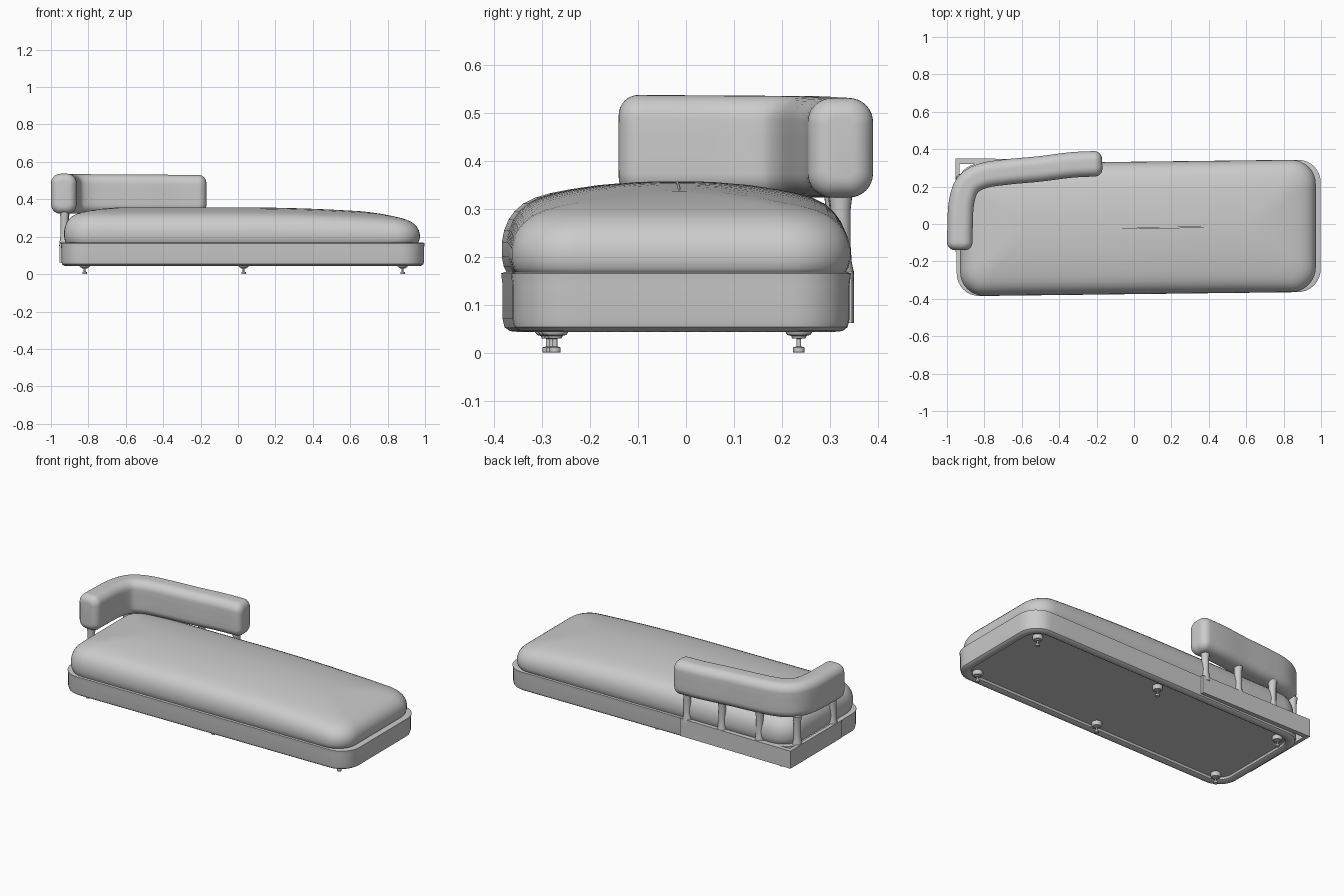
import bpy, bmesh
from math import sin, cos, pi
from mathutils import Vector

if "Cube" in bpy.data.objects:
    bpy.data.objects.remove(bpy.data.objects["Cube"])


def loft(name, rings, angle=40):
    """Skin a list of closed point rings and cap both ends."""
    bm = bmesh.new()
    vs = [[bm.verts.new(p) for p in r] for r in rings]
    n = len(rings[0])
    for a, b in zip(vs, vs[1:]):
        for i in range(n):
            j = (i + 1) % n
            bm.faces.new((a[i], a[j], b[j], b[i]))
    bm.faces.new(vs[0][::-1])
    bm.faces.new(vs[-1])
    bmesh.ops.recalc_face_normals(bm, faces=bm.faces)
    me = bpy.data.meshes.new(name)
    bm.to_mesh(me)
    bm.free()
    ob = bpy.data.objects.new(name, me)
    bpy.context.collection.objects.link(ob)
    bpy.ops.object.select_all(action='DESELECT')
    bpy.context.view_layer.objects.active = ob
    ob.select_set(True)
    bpy.ops.object.shade_smooth_by_angle(angle=angle * pi / 180)
    return ob


def rounded_rect(x0, x1, y0, y1, r, sides=1, arc=8):
    """2D rounded rectangle, straight sides split into equal pieces."""
    pts = []
    corners = [(x1 - r, y1 - r), (x0 + r, y1 - r), (x0 + r, y0 + r), (x1 - r, y0 + r)]
    for k, (cx, cy) in enumerate(corners):
        for i in range(arc + 1):
            a = pi / 2 * (k + i / arc)
            pts.append(Vector((cx + r * cos(a), cy + r * sin(a))))
        nx, ny = corners[(k + 1) % 4]
        a = pi / 2 * (k + 1)
        end = Vector((nx + r * cos(a), ny + r * sin(a)))
        start = pts[-1].copy()
        pts += [start.lerp(end, i / sides) for i in range(1, sides)]
    return pts


def plan_ring(box, inset, z, height=None):
    x0, x1, y0, y1, r = box
    pts = rounded_rect(x0 + inset, x1 - inset, y0 + inset, y1 - inset,
                       max(r - inset * 0.6, 0.0005) if inset < 0.15 else
                       min(0.05, max((y1 - y0) / 2 - inset - 0.0005, 0.0005)), 16)
    return [(p.x, p.y + 0.012 * p.x, height(p.x, z) if height else z) for p in pts]


# upholstered base with a small lip and recessed underside
base_box = (-0.945, 0.995, -0.372, 0.330, 0.12)
base_profile = [(0.055, 0.062), (0.05, 0.05), (0.035, 0.043), (0.015, 0.045), (0.004, 0.053),
                (0, 0.07), (0, 0.14), (-0.003, 0.165), (0.004, 0.168), (0.03, 0.165)]
loft("base", [plan_ring(base_box, d, z) for d, z in base_profile])

# domed seat cushion, sloping down towards the right
seat_box = (-0.93, 0.972, -0.374, 0.332, 0.13)


def slope(x, z):
    return 0.163 + (z - 0.163) * (1 - 0.25 * max(x, 0) ** 2)


seat_profile = [(0.012, 0.163), (0.004, 0.18), (0, 0.20), (0, 0.23), (0.005, 0.255), (0.014, 0.277),
                (0.026, 0.294), (0.045, 0.311), (0.07, 0.323), (0.1, 0.332), (0.14, 0.340),
                (0.2, 0.349), (0.27, 0.355), (0.32, 0.357), (0.351, 0.357)]
loft("seat_cushion", [plan_ring(seat_box, d, z, slope) for d, z in seat_profile], 60)

# L-shaped backrest swept along a smooth path
ctrl = [Vector(p) for p in [(-0.932, -0.14), (-0.93, -0.02), (-0.923, 0.11), (-0.89, 0.208),
                            (-0.81, 0.257), (-0.68, 0.278), (-0.5, 0.295),
                            (-0.33, 0.316), (-0.17, 0.323)]]
ext = [2 * ctrl[0] - ctrl[1]] + ctrl + [2 * ctrl[-1] - ctrl[-2]]
path = []
for a, b, c, d in zip(ext, ext[1:], ext[2:], ext[3:]):
    for i in range(12):
        t = i / 12
        path.append(0.5 * (2 * b + (c - a) * t + (2 * a - 5 * b + 4 * c - d) * t * t
                           + (3 * b - a - 3 * c + d) * t ** 3))
path.append(ctrl[-1])
lens = [0]
for a, b in zip(path, path[1:]):
    lens.append(lens[-1] + (b - a).length)
total = lens[-1]


def at(s):
    k = max(i for i in range(len(path) - 1) if lens[i] <= s + 1e-9)
    return path[k].lerp(path[k + 1], (s - lens[k]) / (lens[k + 1] - lens[k]))


R = 0.042
cap = [(R * (1 - cos(a)), R * (1 - sin(a))) for a in [pi / 2 * i / 8 for i in range(9)]]
stations = cap + [(R + (total - 2 * R) * i / 50, 0) for i in range(1, 50)]
stations += [(total - s, d) for s, d in reversed(cap)]
rings = []
for s, d in stations:
    p = at(s)
    t = (at(min(s + 0.015, total)) - at(max(s - 0.015, 0))).normalized()
    side = Vector((-t.y, t.x))
    top = 0.537 - 0.007 * s / total
    sec = rounded_rect(-0.068 + d, 0.068 - d, 0.323 + d, top - d, 0.05 - d * 0.8, 3)
    rings.append([(p.x + side.x * q.x, p.y + side.y * q.x, q.y) for q in sec])
loft("backrest", rings, 60)

# L-shaped bracket panel wrapping the back left corner
outer = [(-0.955, -0.15), (-0.932, -0.15), (-0.932, 0.322), (-0.20, 0.322), (-0.20, 0.346), (-0.955, 0.350)]
loft("bracket_panel", [[(x, y, z) for x, y in outer] for z in (0.062, 0.17)], 30)


def lathe(name, x, y, profile, n=20):
    loft(name, [[(x + r * cos(2 * pi * i / n), y + r * sin(2 * pi * i / n), z) for i in range(n)]
                for r, z in profile])


# posts carrying the backrest, flared at the foot
for i, (x, y) in enumerate([(-0.235, 0.322), (-0.47, 0.320), (-0.72, 0.312), (-0.925, 0.24), (-0.928, -0.10)]):
    lathe(f"backrest_post_{i}", x, y, [(0.028, 0.15), (0.027, 0.17), (0.023, 0.19), (0.021, 0.22),
                                       (0.021, 0.30), (0.026, 0.34)])

# six adjustable feet
foot = [(0.011, 0), (0.012, 0.001), (0.012, 0.011), (0.005, 0.013), (0.005, 0.029), (0.014, 0.03),
        (0.016, 0.035), (0.024, 0.037), (0.028, 0.043), (0.028, 0.066)]
for i, x in enumerate((-0.82, 0.03, 0.88)):
    lathe(f"front_foot_{i}", x, -0.28 + 0.008 * x, foot)
    lathe(f"back_foot_{i}", x, 0.235, foot)
